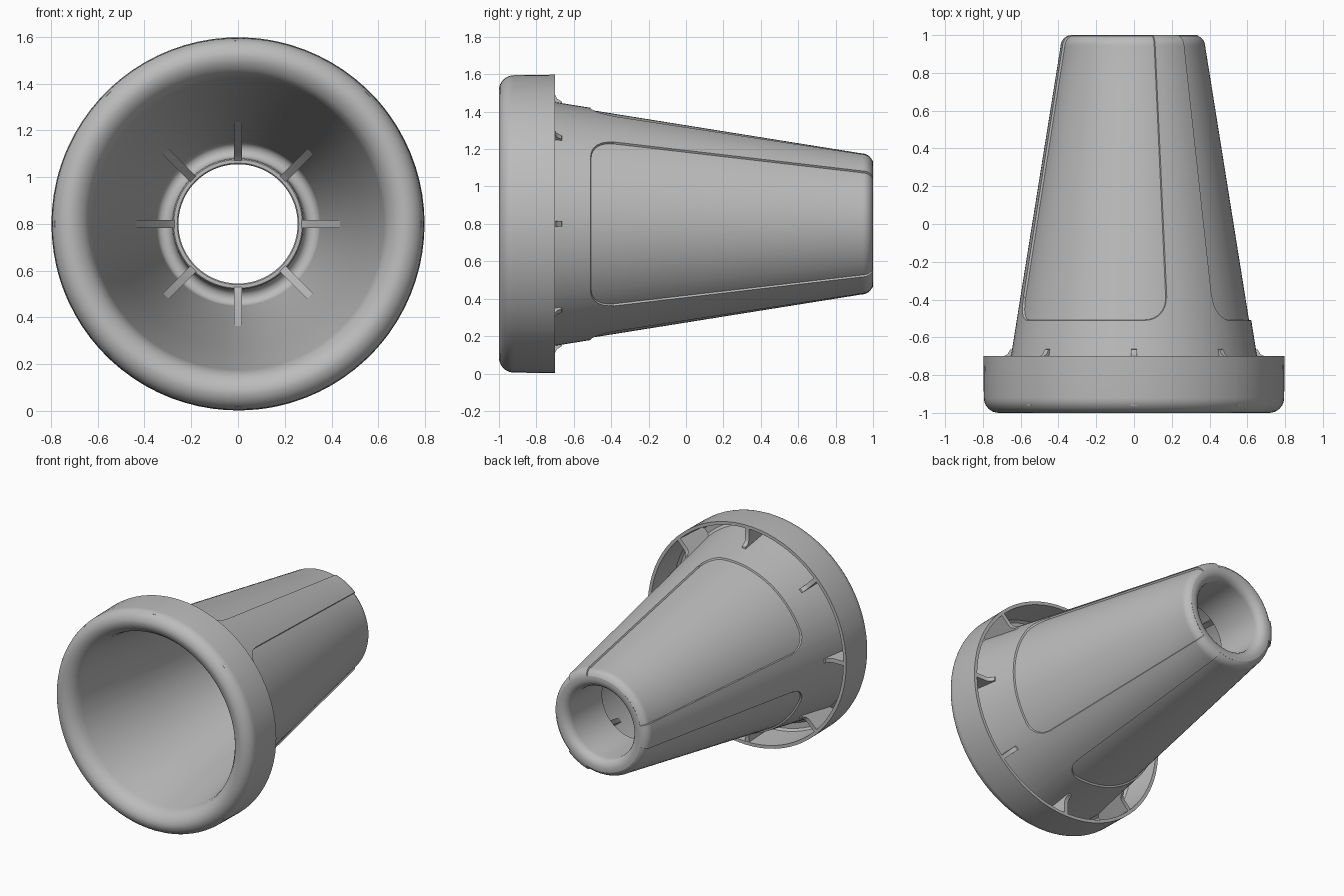
import bpy, bmesh
from math import sin, cos, pi, radians
from mathutils import Vector

cube = bpy.data.objects.get("Cube")
if cube:
    bpy.data.objects.remove(cube)

grey = bpy.data.materials.new("plain grey")
grey.use_nodes = True
COLOUR = (0.5, 0.5, 0.5, 1)
grey.diffuse_color = COLOUR
grey.node_tree.nodes["Principled BSDF"].inputs["Base Color"].default_value = COLOUR

AXIS_Z = 0.8
PANEL_START, CORNER, DROP = -0.51, 0.12, 0.012
HALF, CORNER_DEG = 46.5, 11.0


def polar(r, y, theta):
    return Vector((r * sin(theta), y, AXIS_Z + r * cos(theta)))


def arc(y, r, radius, start, end, steps=6):
    """Points (y, r) on an arc; 0 degrees points outward, 90 points to +y."""
    angles = [radians(start + (end - start) * i / steps) for i in range(steps + 1)]
    return [(y + radius * sin(a), r + radius * cos(a)) for a in angles]


def cone_r(y):
    return 0.645 - 0.16 * (y + 0.66)


def finish(bm, name):
    bmesh.ops.recalc_face_normals(bm, faces=bm.faces)
    mesh = bpy.data.meshes.new(name)
    bm.to_mesh(mesh)
    bm.free()
    mesh.materials.append(grey)
    obj = bpy.data.objects.new(name, mesh)
    bpy.context.collection.objects.link(obj)
    bpy.ops.object.select_all(action='DESELECT')
    obj.select_set(True)
    bpy.context.view_layer.objects.active = obj
    bpy.ops.object.shade_smooth_by_angle(angle=radians(35))
    return obj


def section(start, drop):
    """Closed (y, r) section of the wall, with the grip panel sunk by drop."""
    # flange lip and hollow groove behind it
    pts = [(-0.7, 0.798), (-0.7, 0.775), (-0.94, 0.765), (-0.955, 0.75),
           (-0.955, 0.71), (-0.94, 0.692)]
    # outer cone with the recessed panel
    pts += [(y, cone_r(y)) for y in (-0.8, -0.66, -0.58, start)]
    begin = start + 0.003
    for i in range(9):
        y = begin + (0.94 - begin) * i / 8
        pts.append((y, cone_r(y) - drop))
    # rounded rear rim, leading into the bore
    pts += [(y, r - drop) for y, r in arc(0.94, 0.329, 0.06, 10, 70, 5)]
    pts += arc(0.94, 0.329, 0.06, 80, 90, 1)
    pts += arc(0.94, 0.317, 0.06, 90, 180)
    # inner tube and the pocket around it
    pts += [(0.6, 0.255), (0.595, 0.26), (0.595, 0.275), (0.6, 0.28), (0.86, 0.283)]
    pts += arc(0.87, 0.317, 0.034, 180, 0, 8)
    # inner cone and rolled front rim
    pts += [(0.3, 0.439), (-0.3, 0.532), (-0.9, 0.625)]
    pts += [(-0.945, 0.637), (-0.975, 0.66), (-0.994, 0.69)]
    pts += arc(-0.92, 0.715, 0.08, -90, 0, 8)[::1]
    return pts


# Columns of one third of the body: (degrees, panel start, depth)
corner = []
for i in range(9):
    t = pi / 2 * i / 8
    corner.append((HALF - CORNER_DEG * (1 - cos(t)), PANEL_START + CORNER * (1 - sin(t)), DROP))
flat = HALF - CORNER_DEG
columns = [(-a, s, d) for a, s, d in corner]
columns += [(-flat + 2 * flat * i / 16, PANEL_START, DROP) for i in range(1, 16)]
columns += corner[::-1]
gap0, gap1 = HALF + 0.3, 120 - HALF - 0.3
columns += [(gap0 + (gap1 - gap0) * i / 6, PANEL_START + CORNER, 0) for i in range(7)]

# Hollow tapered body with flange
bm = bmesh.new()
rings = []
for centre in (90, 210, 330):
    for deg, start, drop in columns:
        theta = radians(centre + deg)
        rings.append([bm.verts.new(polar(r, y, theta)) for y, r in section(start, drop)])
count = len(rings[0])
for k, ring in enumerate(rings):
    after = rings[(k + 1) % len(rings)]
    for j in range(count):
        n = (j + 1) % count
        bm.faces.new((ring[j], ring[n], after[n], after[j]))
finish(bm, "tapered_body")


def radial_ribs(name, outline, width):
    """Eight flat ribs around the axis from an (r, y) outline."""
    bm = bmesh.new()
    for k in range(8):
        theta = k * pi / 4
        side = Vector((cos(theta), 0, -sin(theta))) * width / 2
        a = [bm.verts.new(polar(r, y, theta) + side) for r, y in outline]
        b = [bm.verts.new(polar(r, y, theta) - side) for r, y in outline]
        bm.faces.new(a)
        bm.faces.new(b[::-1])
        for j in range(len(outline)):
            n = (j + 1) % len(outline)
            bm.faces.new((a[j], b[j], b[n], a[n]))
    return finish(bm, name)


# Ribs bridging the flange groove, and ribs holding the inner tube
radial_ribs("flange_ribs", [(0.67, -0.96), (0.785, -0.96), (0.785, -0.702), (0.69, -0.7),
                            (0.67, -0.69), (0.655, -0.665), (0.63, -0.66)], 0.03)
radial_ribs("tube_ribs", [(0.265, 0.6), (0.3, 0.57), (0.455, 0.28), (0.37, 0.9),
                          (0.265, 0.9)], 0.035)
